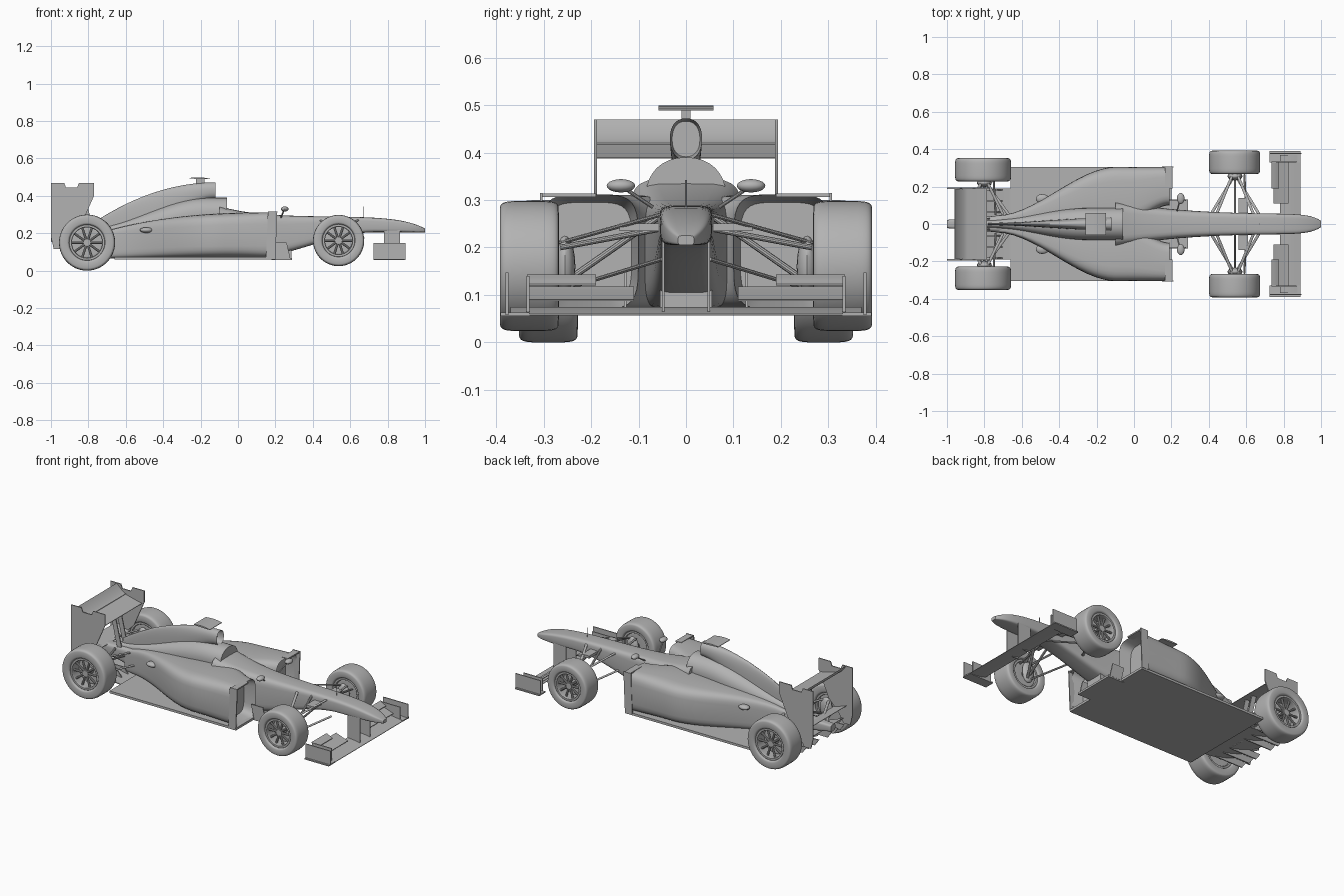
import bpy, bmesh, math
from mathutils import Vector, Matrix

if "Cube" in bpy.data.objects:
    bpy.data.objects.remove(bpy.data.objects["Cube"])

SHADE = .45
grey = bpy.data.materials.new("body_grey")
grey.use_nodes = True
grey.diffuse_color = (SHADE, SHADE, SHADE, 1)
grey.node_tree.nodes["Principled BSDF"].inputs["Base Color"].default_value = grey.diffuse_color


def finish(name, bm, mirror):
    """Turn a bmesh into a shaded object, optionally mirrored across the centre line."""
    bmesh.ops.recalc_face_normals(bm, faces=bm.faces)
    mesh = bpy.data.meshes.new(name)
    bm.to_mesh(mesh)
    bm.free()
    mesh.materials.append(grey)
    mesh.shade_smooth()
    mesh.set_sharp_from_angle(angle=math.radians(35))
    ob = bpy.data.objects.new(name, mesh)
    bpy.context.collection.objects.link(ob)
    if mirror:
        mod = ob.modifiers.new("Mirror", "MIRROR")
        mod.use_axis = (False, True, False)
        mod.use_mirror_merge = False


def ease(start, end, t):
    """Smooth step from start to end while t runs over the unit interval."""
    t = min(max(t, 0), 1)
    return start + (end - start) * t * t * (3 - 2 * t)


def oval(left, right, low, high, power, count=32):
    """Points of a rounded rectangle (superellipse) filling the given bounds."""
    points = []
    for k in range(count):
        angle = math.tau * k / count
        c, s = math.cos(angle), math.sin(angle)
        u = math.copysign(abs(c) ** (2 / power), c)
        v = math.copysign(abs(s) ** (2 / power), s)
        points.append(((left + right + u * (right - left)) / 2, (low + high + v * (high - low)) / 2))
    return points


def loft(name, front, back, section, power, mirror=False, inlet=0, steps=28):
    """Skin rounded sections from front to back; section(t) gives left, right, low, high."""
    bm = bmesh.new()
    rings = []
    for k in range(steps + 1):
        t = (k / steps) ** 1.5
        x = front + (back - front) * t
        rings.append([bm.verts.new((x, y, z)) for y, z in oval(*section(t), power)])
    for a, b in zip(rings, rings[1:]):
        for k in range(len(a)):
            bm.faces.new((a[k - 1], a[k], b[k], b[k - 1]))
    cap = bm.faces.new(rings[0])
    bm.faces.new(rings[-1])
    if inlet:
        bmesh.ops.inset_individual(bm, faces=[cap], thickness=0)
        middle = cap.calc_center_median()
        for v in cap.verts:
            v.co = middle.lerp(v.co, .86) - Vector((inlet, 0, 0))
    finish(name, bm, mirror)


def plate(name, outline, inner, outer, mirror=True):
    """Extrude a side outline sideways from inner to outer."""
    bm = bmesh.new()
    face = bm.faces.new([bm.verts.new((x, inner, z)) for x, z in outline])
    grown = bmesh.ops.extrude_face_region(bm, geom=[face])["geom"]
    verts = [g for g in grown if isinstance(g, bmesh.types.BMVert)]
    bmesh.ops.translate(bm, vec=(0, outer - inner, 0), verts=verts)
    finish(name, bm, mirror)


def box(name, back, front, inner, outer, low, high, rake=0, mirror=True):
    """Block whose top edge may be raked forward."""
    plate(name, [(back, low), (front, low), (front + rake, high), (back + rake, high)], inner, outer, mirror)


def panel(name, back, front, low, high, y, rake=0):
    """Thin upright plate on both sides."""
    box(name, back, front, y, y + .006, low, high, rake)


def wing(name, lead, z, chord, rise, inner, outer, mirror=False):
    """Thin upswept blade whose trailing edge points backwards."""
    steps = [k / 8 for k in range(9)]
    lower = [(lead - chord * t, z + rise * t * t) for t in steps]
    upper = [(x, h + .003 + .006 * math.sin(math.pi * t)) for (x, h), t in zip(lower, steps)]
    plate(name, lower + upper[::-1], inner, outer, mirror)


def rod(name, a, b, radius, flat=1, mirror=True):
    """Round or flattened bar between two points."""
    a, b = Vector(a), Vector(b)
    bm = bmesh.new()
    bmesh.ops.create_cone(bm, cap_ends=True, segments=10, radius1=radius, radius2=radius, depth=(b - a).length)
    bmesh.ops.scale(bm, vec=(1, flat, 1), verts=bm.verts)
    turn = (b - a).to_track_quat('Z', 'Y').to_matrix().to_4x4()
    bmesh.ops.transform(bm, matrix=Matrix.Translation((a + b) / 2) @ turn, verts=bm.verts)
    finish(name, bm, mirror)


def blob(name, centre, size):
    """Ellipsoid on both sides."""
    bm = bmesh.new()
    bmesh.ops.create_uvsphere(bm, u_segments=16, v_segments=10, radius=1)
    bmesh.ops.scale(bm, vec=size, verts=bm.verts)
    bmesh.ops.translate(bm, vec=centre, verts=bm.verts)
    finish(name, bm, True)


def ring(name, x, z, small, large, inner, outer, power):
    """Spin a rounded section around the wheel axle."""
    bm = bmesh.new()
    verts = [bm.verts.new((x + r, y, z)) for r, y in oval(small, large, inner, outer, power)]
    edges = [bm.edges.new((verts[k - 1], verts[k])) for k in range(len(verts))]
    bmesh.ops.spin(bm, geom=verts + edges, cent=(x, 0, z), axis=(0, 1, 0), angle=math.tau, steps=44, use_merge=True)
    finish(name, bm, True)


def wheel(tag, x, z, radius, inner):
    outer = inner + .124
    rim = radius * .62
    ring(tag + "_tyre", x, z, rim, radius, inner, outer, 5)
    ring(tag + "_rim", x, z, rim - .012, rim + .004, inner + .01, outer - .01, 8)
    ring(tag + "_brake_disc", x, z, .01, rim - .01, inner + .02, inner + .05, 8)
    rod(tag + "_hub", (x, inner, z), (x, outer - .02, z), .02)
    spokes = 10
    for k in range(spokes):
        angle = math.tau * k / spokes
        arm = Vector((math.cos(angle), 0, math.sin(angle)))
        hub = Vector((x, outer - .03, z))
        rod(tag + "_spoke", hub + arm * .015, hub + arm * (rim - .006), .0065)


def nose_section(t):
    half = .055 * (1 - .7 * math.exp(-20 * t)) + .065 * t ** 3
    top = .29 - .065 * math.exp(-9 * t) + .055 * t ** 6
    return -half, half, ease(.205, .07, (t - .25) / .6), top


def sidepod_section(t):
    return ease(.1, 0, t * 4), ease(.306, .045, (t - .3) / .7), .07, .312 - .11 * t ** 2.5


def cover_section(t):
    half = ease(.085, .02, (t - .25) / .75)
    return -half, half, ease(.22, .15, t), ease(.39, .225, (t - .15) / .85)


def intake_section(t):
    half = ease(.034, .006, t)
    return -half, half, ease(.385, .18, t * 1.5), .472 - .22 * t * t


def gearbox_section(t):
    half = .055 - .033 * t
    return -half, half, .09 + .065 * t, .22 - .025 * t


# Main bodywork
loft("nose_and_tub", 1, -.1, nose_section, 5)
loft("sidepod", .19, -.74, sidepod_section, 4.5, mirror=True, inlet=.07)
loft("engine_cover", -.06, -.8, cover_section, 2.2)
loft("air_intake", -.12, -.78, intake_section, 2.3, inlet=.04)
loft("gearbox", -.6, -1, gearbox_section, 4)
blob("exhaust", (-.49, .135, .217), (.035, .025, .015))

# Wheels
wheel("front", .538, .161, .137, .268)
wheel("rear", -.807, .15, .15, .228)

# Floor, splitter and diffuser
box("floor", -.66, .2, -.306, .306, .06, .074, mirror=False)
box("splitter_tray", .18, .29, -.13, .13, .057, .069, mirror=False)
box("splitter_keel", .15, .285, -.055, .055, .06, .135, mirror=False)
wing("diffuser", -.65, .065, .29, .08, -.19, .19)
for k in range(1, 4):
    panel("diffuser_fence", -.92, -.7, .07, .11, .06 * k, rake=-.03)

# Sidepod vanes and mirrors
panel("sidepod_vane", .15, .2, .07, .315, .302, rake=.01)
box("vane_bridge", .165, .205, .19, .306, .306, .314)
panel("bargeboard", .2, .28, .065, .15, .125, rake=-.02)
blob("mirror", (.25, .137, .33), (.02, .03, .014))
rod("mirror_stalk", (.23, .07, .285), (.245, .125, .322), .004)

# Roof camera, nose pods and antenna
box("camera_stalk", -.225, -.18, -.01, .01, .46, .492, mirror=False)
wing("roof_camera", -.15, .489, .11, .004, -.058, .058)
box("nose_pod", .56, .61, .05, .14, .235, .251)
rod("antenna", (.672, 0, .28), (.672, 0, .342), .002, mirror=False)

# Front wing
wing("front_wing_plane", .89, .057, .11, .015, -.37, .37)
wing("front_wing_flap", .825, .087, .08, .028, .11, .335, mirror=True)
wing("front_wing_upper_flap", .775, .12, .04, .02, .19, .335, mirror=True)
panel("front_wing_endplate", .725, .895, .058, .147, .374)
panel("front_wing_inner_plate", .74, .87, .06, .14, .33)
box("front_wing_footplate", .725, .89, .33, .391, .056, .063)
panel("front_wing_pylon", .78, .865, .06, .225, .045)

# Rear wing
endplate = [(-1, .47), (-.93, .47), (-.92, .445), (-.86, .445), (-.85, .47), (-.77, .47), (-.77, .4),
            (-.84, .24), (-.9, .18), (-.94, .115), (-.985, .115), (-1, .18)]
plate("rear_wing_endplate", endplate, .188, .194)
wing("rear_wing_plane", -.785, .387, .12, .03, -.19, .19)
wing("rear_wing_flap", -.895, .417, .06, .05, -.19, .19)
wing("beam_wing", -.87, .195, .09, .03, -.19, .19)
panel("rear_wing_pylon", -.8, -.77, .2, .395, .025, rake=-.045)

# Suspension: two wishbones, a push rod and an upright per wheel
for tag, x, high, hub in (("front", .54, .27, .265), ("rear", -.8, .2, .23)):
    low = high * .65
    for side in (-.1, .1):
        rod(tag + "_upper_arm", (x + side, .05, high), (x + side / 8, hub, .21), .008, .55)
        rod(tag + "_lower_arm", (x + side * 1.3, .05, low), (x, hub, .11), .008, .55)
    rod(tag + "_push_rod", (x, .05, high), (x, hub, .12), .007)
    rod(tag + "_track_rod", (x + .06, .05, high - .03), (x + .05, hub, .2), .006)
    blob(tag + "_upright", (x, hub - .01, .16), (.04, .022, .065))
